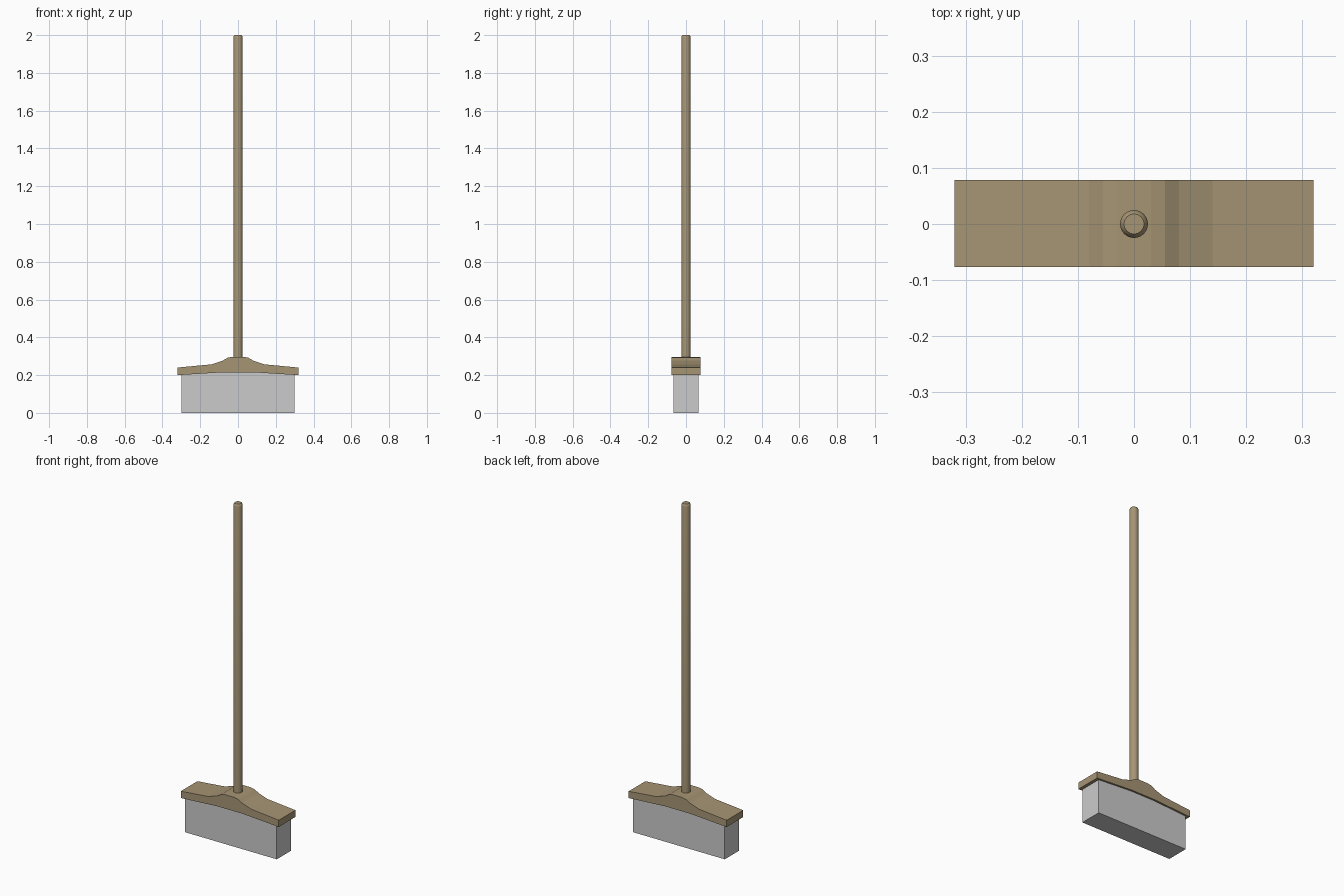
import bpy, bmesh, math

if "Cube" in bpy.data.objects:
    bpy.data.objects.remove(bpy.data.objects["Cube"])

def material(name, rgb):
    m = bpy.data.materials.new(name)
    m.diffuse_color = (*rgb, 1)
    m.use_nodes = True
    m.node_tree.nodes["Principled BSDF"].inputs["Base Color"].default_value = m.diffuse_color
    return m

wood = material("tan wood", (0.38, 0.30, 0.175))
grey = material("bristle grey", (0.60, 0.60, 0.60))

def make_object(name, bm, mat):
    bmesh.ops.recalc_face_normals(bm, faces=bm.faces)
    me = bpy.data.meshes.new(name)
    bm.to_mesh(me)
    bm.free()
    me.materials.append(mat)
    ob = bpy.data.objects.new(name, me)
    bpy.context.collection.objects.link(ob)
    return ob

def extrude_profile(name, pts, y0, y1, mat):
    bm = bmesh.new()
    face = bm.faces.new([bm.verts.new((x, y0, z)) for x, z in pts])
    ext = bmesh.ops.extrude_face_region(bm, geom=[face])["geom"]
    bmesh.ops.translate(bm, vec=(0, y1 - y0, 0),
                        verts=[v for v in ext if isinstance(v, bmesh.types.BMVert)])
    return make_object(name, bm, mat)

# Bristle block, its top follows the arched underside of the head
extrude_profile("bristles", [(-0.30, 0), (0.30, 0), (0.30, 0.205), (0.08, 0.22),
                             (-0.08, 0.22), (-0.30, 0.205)], -0.067, 0.067, grey)

# Broom head: mirrored profile with raised centre and shallow arch below
top = [(0.32, 0.24), (0.14, 0.257), (0.08, 0.277), (0.055, 0.292), (0.03, 0.297)]
under = [(0.08, 0.215), (0.32, 0.20)]
right = under + top
left = [(-x, z) for x, z in reversed(right)]
extrude_profile("broom_head", right + left, -0.077, 0.078, wood)

# Handle: lathed rod with a rounded tip
SIDES = 16
bm = bmesh.new()
rings = []
for r, z in [(0.025, 0.25), (0.025, 1.985), (0.0225, 1.995), (0.018, 2.0)]:
    rings.append([bm.verts.new((r * math.cos(2 * math.pi * i / SIDES),
                                r * math.sin(2 * math.pi * i / SIDES), z))
                  for i in range(SIDES)])
for a, b in zip(rings, rings[1:]):
    for i in range(SIDES):
        j = (i + 1) % SIDES
        bm.faces.new((a[i], a[j], b[j], b[i]))
bm.faces.new(rings[0])
bm.faces.new(rings[-1])
handle = make_object("handle", bm, wood)
bpy.context.view_layer.objects.active = handle
handle.select_set(True)
bpy.ops.object.shade_smooth_by_angle(angle=math.radians(30))
